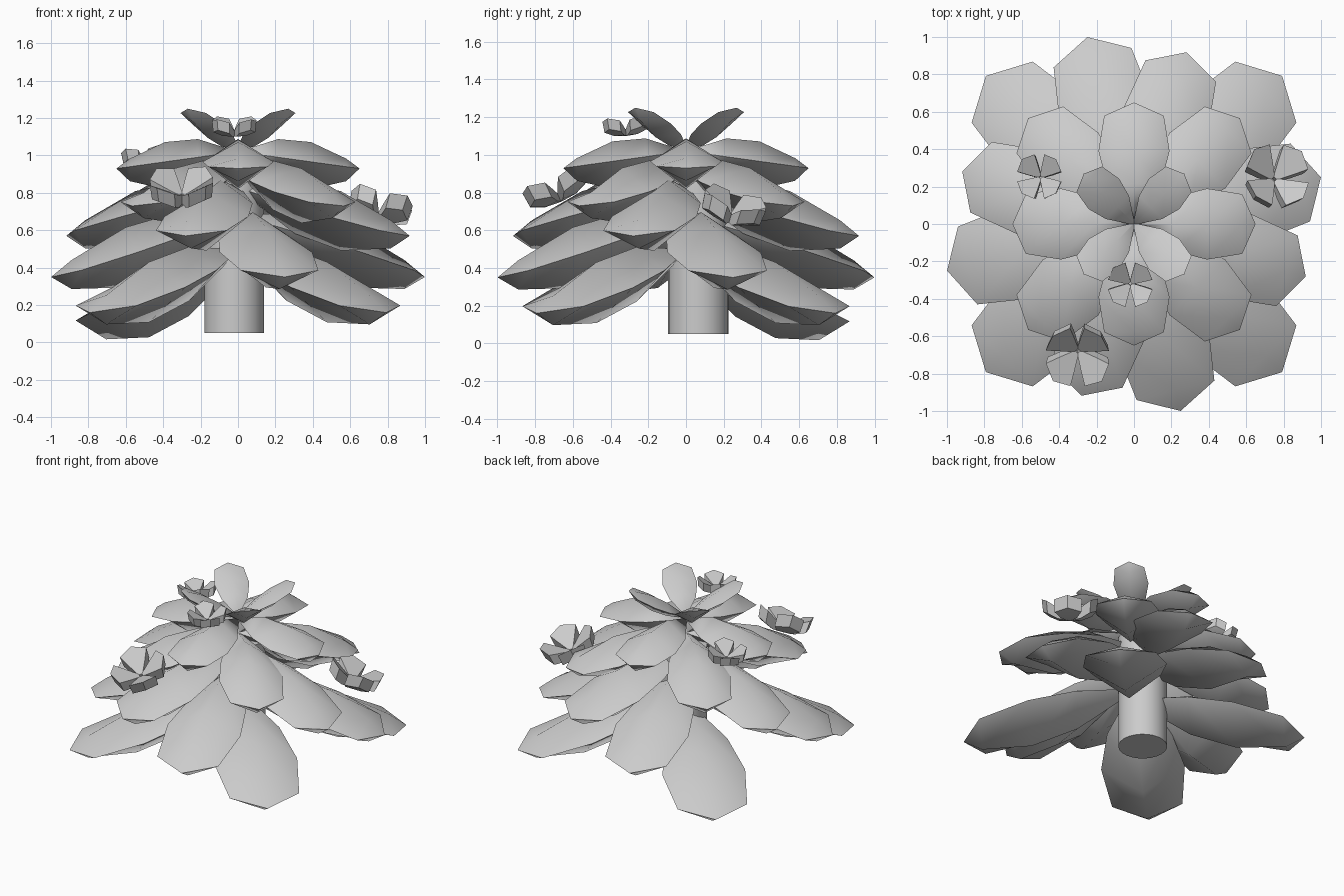
import bpy, bmesh, math
from mathutils import Matrix, Vector

if "Cube" in bpy.data.objects:
    bpy.data.objects.remove(bpy.data.objects["Cube"])


def smooth(ob, angle):
    bpy.ops.object.select_all(action='DESELECT')
    ob.select_set(True)
    bpy.context.view_layer.objects.active = ob
    bpy.ops.object.shade_smooth_by_angle(angle=math.radians(angle))


LEAF = ((0, .05), (.33, .76), (.60, 1), (.89, .84))
PETAL = ((0, .15), (.4, .6), (.78, 1))


def blade(name, az, length, z0, z1, half_w, crown, thick, mat=Matrix(),
          start=0.0, stations=LEAF, keel=True):
    """Leaf along azimuth az: flat rim, domed top, keeled (or flat) underside."""
    bm = bmesh.new()

    def point(s, k, w, under=False):
        x = start + (length - start) * s
        y = k * w * half_w
        arch = crown * 4 * s * (1 - s)
        z = z0 + (z1 - z0) * s
        if not under:
            z += arch * (1 - abs(k))
        elif keel:
            z -= 1.1 * arch + thick * min(1, .4 + s)
            y = 0
        else:
            x, y, z = x * .95, y * .95, z - thick * min(1, .5 + s)
        return bm.verts.new((x, y, z))

    def new(*verts):
        verts = list(dict.fromkeys(verts))
        if len(verts) > 2:
            bm.faces.new(verts)

    top = [[point(s, k, w) for k in (-1, 0, 1)] for s, w in stations]
    tip = point(1, 0, 0)
    if keel:
        low = [[point(s, 0, w, True)] * 2 for s, w in stations]
        low_tip = low[-1][0]
    else:
        low = [[point(s, k, w, True) for k in (-1, 1)] for s, w in stations]
        low_tip = point(1, 0, 0, True)
    for a, b, c, d in zip(top, top[1:], low, low[1:]):
        for i in (0, 1):
            new(a[i], b[i], b[i + 1], a[i + 1])         # top
        new(c[0], c[1], d[1], d[0])                     # underside
        new(a[0], c[0], d[0], b[0])                     # sides
        new(a[2], b[2], d[1], c[1])
    a, c = top[-1], low[-1]
    new(a[0], tip, a[1])
    new(a[1], tip, a[2])
    new(c[0], c[1], low_tip)
    new(a[0], c[0], low_tip, tip)
    new(a[2], tip, low_tip, c[1])
    a, c = top[0], low[0]
    new(a[0], a[1], a[2], c[1], c[0])
    bmesh.ops.recalc_face_normals(bm, faces=bm.faces)
    bm.transform(mat @ Matrix.Rotation(math.radians(az), 4, 'Z'))
    me = bpy.data.meshes.new(name)
    bm.to_mesh(me)
    bm.free()
    ob = bpy.data.objects.new(name, me)
    bpy.context.collection.objects.link(ob)
    smooth(ob, 78 if keel else 30)


# trunk
bpy.ops.mesh.primitive_cylinder_add(vertices=24, radius=0.16, depth=0.81,
                                    location=(-0.02, 0.065, 0.455))
bpy.context.object.name = "stem"
smooth(bpy.context.object, 35)

# leaf tiers: name, first azimuth, length, base z, tip z, half width, crown, thickness
tiers = [
    ("bottom_leaf", 45, 1.12, .50, .16, .275, .14, .04),
    ("low_leaf", 14, 1.03, .68, .35, .255, .14, .04),
    ("middle_leaf", 73, .96, .83, .57, .235, .14, .035),
    ("upper_leaf", 45, .80, .92, .73, .21, .13, .03),
    ("high_leaf", 0, .65, 1.02, .93, .19, .11, .03),
    ("crown_leaf", 45, .38, 1.04, 1.25, .115, .04, .03),
]
for name, az, length, z0, z1, w, crown, thick in tiers:
    for k in range(4):
        sag = 0.08 if name == "bottom_leaf" and k == 1 else 0
        blade(name, az + 90 * k, length, z0 - sag, z1 - sag, w, crown, thick)

# four-petalled flowers: centre, radius, tilt (degrees), tilt direction azimuth
flowers = [
    ((-0.30, -0.68, 0.79), .185, 24, -95),
    ((0.75, 0.24, 0.685), .185, 22, 50),
    ((-0.02, -0.32, 1.13), .13, 5, -90),
    ((-0.50, 0.25, 0.97), .13, 8, 150),
]
for loc, r, tilt, direction in flowers:
    d = math.radians(direction)
    axis = Vector((-math.sin(d), math.cos(d), 0))
    m = Matrix.Translation(loc) @ Matrix.Rotation(math.radians(tilt), 4, axis)
    for k in range(4):
        blade("petal", 45 + 90 * k, r, 0, .55 * r, .5 * r, 0, .45 * r, m,
              .05 * r, PETAL, False)
